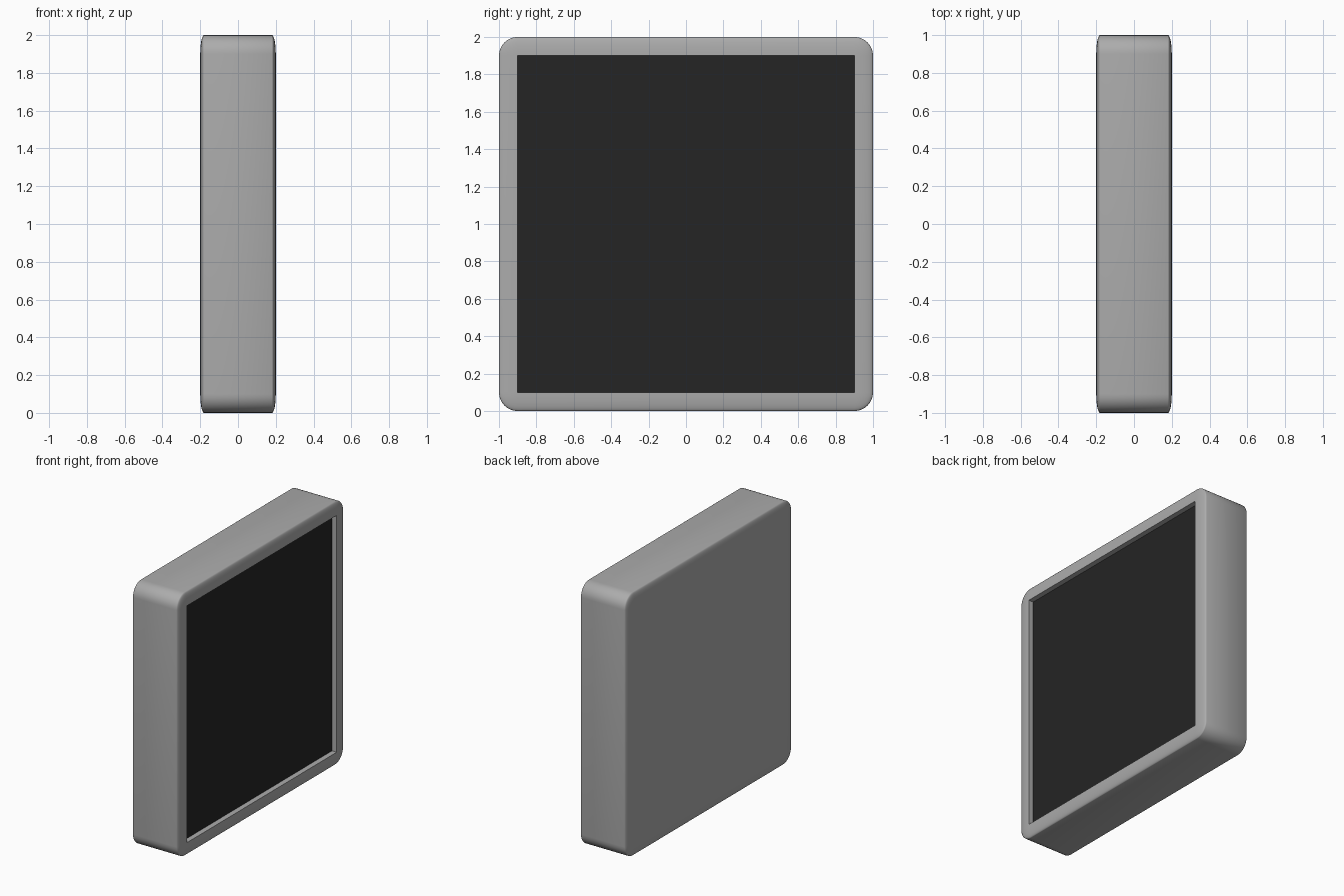
import bpy, bmesh
from mathutils import Vector

if "Cube" in bpy.data.objects:
    bpy.data.objects.remove(bpy.data.objects["Cube"])

def mat(name, c):
    m = bpy.data.materials.new(name)
    m.diffuse_color = (c, c, c, 1)
    m.use_nodes = True
    m.node_tree.nodes["Principled BSDF"].inputs["Base Color"].default_value = m.diffuse_color
    return m

grey = mat("casing grey", 0.41)
dark = mat("panel black", 0.018)

# Casing: bevelled cube, flattened along x so its rounded edges are shallow
bm = bmesh.new()
bmesh.ops.create_cube(bm, size=2)
bmesh.ops.bevel(bm, geom=bm.edges[:], offset=0.1, offset_type='OFFSET',
                segments=8, profile=0.5, affect='EDGES')
bmesh.ops.scale(bm, vec=Vector((0.2, 1, 1)), verts=bm.verts)
bmesh.ops.translate(bm, vec=Vector((0, 0, 1)), verts=bm.verts)

# Recessed panel: push the flat +x face inward
bm.normal_update()
panel = max((f for f in bm.faces if f.normal.x > 0.99), key=lambda f: f.calc_area())
new = bmesh.ops.extrude_face_region(bm, geom=[panel])["geom"]
for g in new:
    if isinstance(g, bmesh.types.BMVert):
        g.co.x -= 0.04
    elif isinstance(g, bmesh.types.BMFace):
        g.material_index = 1
if panel.is_valid:
    bmesh.ops.delete(bm, geom=[panel], context='FACES_ONLY')
bmesh.ops.recalc_face_normals(bm, faces=bm.faces)

me = bpy.data.meshes.new("panel_casing")
bm.to_mesh(me)
bm.free()
me.materials.append(grey)
me.materials.append(dark)
ob = bpy.data.objects.new("panel_casing", me)
bpy.context.collection.objects.link(ob)
bpy.context.view_layer.objects.active = ob
ob.select_set(True)
bpy.ops.object.shade_smooth_by_angle(angle=0.7)
